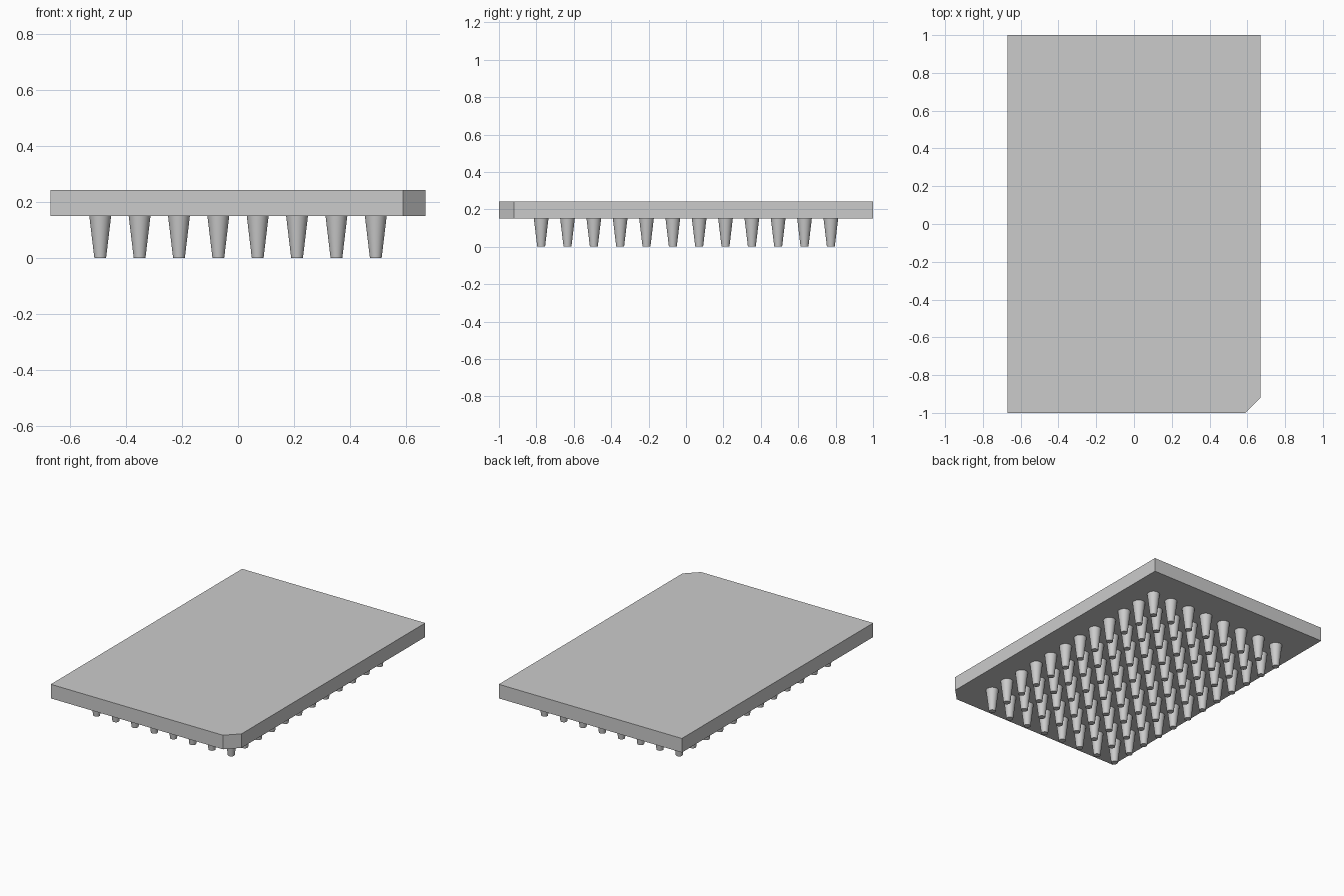
import bpy
import bmesh
from math import radians
from mathutils import Matrix

if "Cube" in bpy.data.objects:
    bpy.data.objects.remove(bpy.data.objects["Cube"], do_unlink=True)

HALF_X, HALF_Y = 0.67, 1.0
UNDERSIDE, TOP = 0.15, 0.243
NOTCH = 0.08
PITCH = 0.1408
COLUMNS, ROWS = 8, 12

grey = bpy.data.materials.new("light_grey_plastic")
grey.use_nodes = True
colour = (0.6, 0.6, 0.6, 1.0)
grey.diffuse_color = colour
grey.node_tree.nodes["Principled BSDF"].inputs["Base Color"].default_value = colour


def finish(bm, name):
    bmesh.ops.recalc_face_normals(bm, faces=bm.faces)
    mesh = bpy.data.meshes.new(name)
    bm.to_mesh(mesh)
    bm.free()
    mesh.materials.append(grey)
    obj = bpy.data.objects.new(name, mesh)
    bpy.context.collection.objects.link(obj)
    return obj


# Flat slab with one clipped corner at the front left
outline = [(-HALF_X, -HALF_Y), (HALF_X - NOTCH, -HALF_Y), (HALF_X, -HALF_Y + NOTCH),
           (HALF_X, HALF_Y), (-HALF_X, HALF_Y)]
bm = bmesh.new()
base = bm.faces.new([bm.verts.new((x, y, UNDERSIDE)) for x, y in outline])
extruded = bmesh.ops.extrude_face_region(bm, geom=[base], use_keep_orig=True)
raised = [v for v in extruded["geom"] if isinstance(v, bmesh.types.BMVert)]
bmesh.ops.translate(bm, verts=raised, vec=(0, 0, TOP - UNDERSIDE))
finish(bm, "plate")

# Grid of tapered wells hanging below the slab
bm = bmesh.new()
for column in range(COLUMNS):
    for row in range(ROWS):
        x = (column - (COLUMNS - 1) / 2) * PITCH
        y = (row - (ROWS - 1) / 2) * PITCH
        bmesh.ops.create_cone(bm, cap_ends=True, segments=32, radius1=0.021, radius2=0.039,
                              depth=UNDERSIDE,
                              matrix=Matrix.Translation((x, y, UNDERSIDE / 2)))
wells = finish(bm, "tapered_wells")
bpy.ops.object.select_all(action="DESELECT")
wells.select_set(True)
bpy.context.view_layer.objects.active = wells
bpy.ops.object.shade_smooth_by_angle(angle=radians(40))
